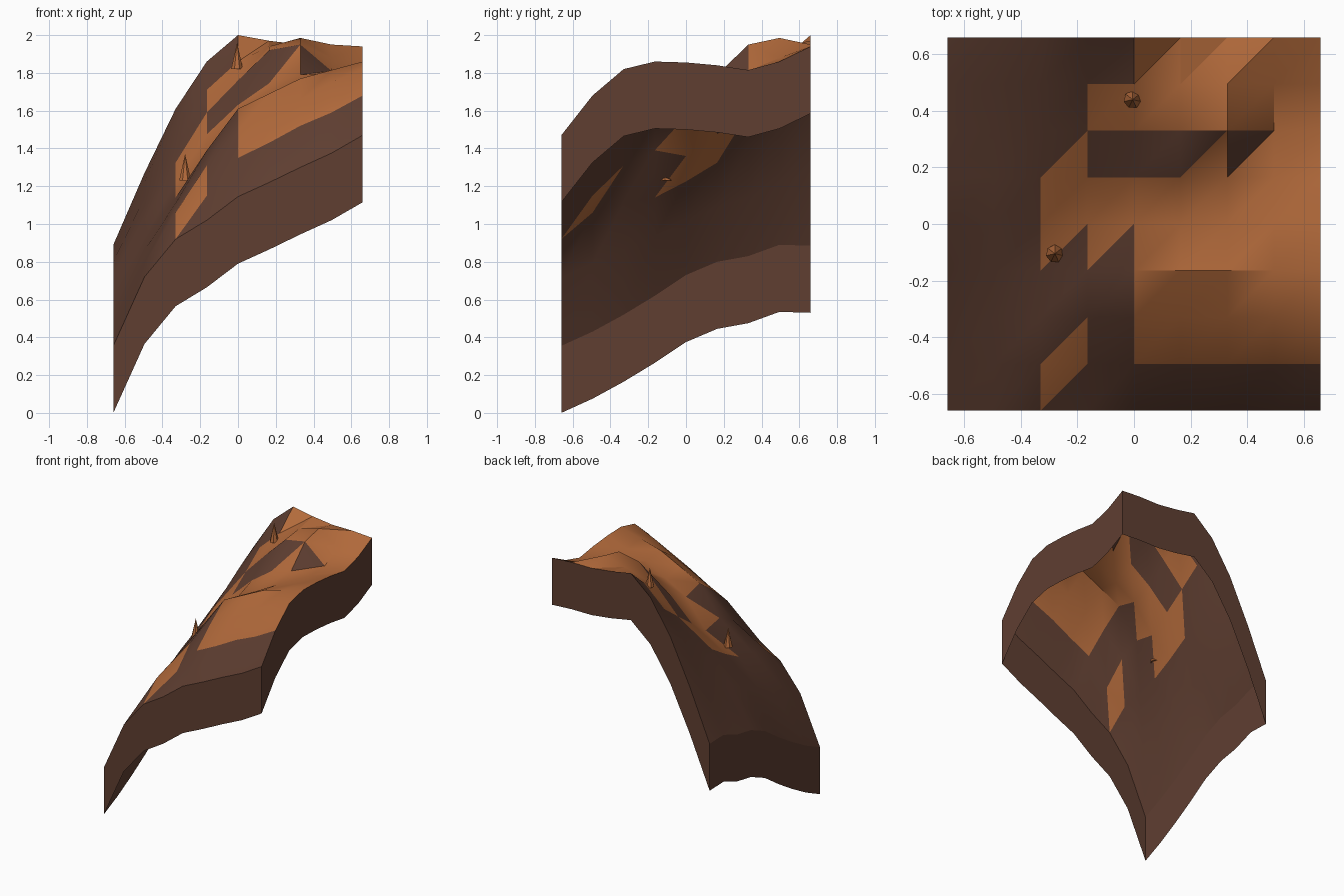
import bpy, math

old = bpy.data.objects.get("Cube")
if old:
    bpy.data.objects.remove(old, do_unlink=True)

HALF, CELLS, SKIRT = 0.66, 8, 0.355
STEP = 2 * HALF / CELLS


def material(name, rgb):
    m = bpy.data.materials.new(name)
    m.use_nodes = True
    col = (*rgb, 1.0)
    m.diffuse_color = col
    m.node_tree.nodes["Principled BSDF"].inputs["Base Color"].default_value = col
    return m


rock = material("dark rock", (0.115, 0.049, 0.031))
clay = material("orange clay", (0.45, 0.145, 0.044))

# Ground heights, front row first, left to right along x
HEIGHTS = [
    (.355, .72, .92, 1.02, 1.145, 1.22, 1.30, 1.375, 1.47),
    (.43, .79, 1.06, 1.15, 1.35, 1.43, 1.52, 1.59, 1.68),
    (.52, .86, 1.11, 1.31, 1.49, 1.58, 1.66, 1.75, 1.82),
    (.62, .93, 1.14, 1.39, 1.61, 1.69, 1.77, 1.815, 1.86),
    (.73, 1.02, 1.225, 1.36, 1.57, 1.66, 1.75, 1.80, 1.855),
    (.80, 1.09, 1.325, 1.475, 1.63, 1.745, 1.79, 1.80, 1.84),
    (.83, 1.14, 1.42, 1.59, 1.76, 1.92, 1.95, 1.81, 1.815),
    (.89, 1.22, 1.52, 1.71, 1.86, 1.94, 1.985, 1.88, 1.86),
    (.885, 1.27, 1.61, 1.86, 2.0, 1.97, 1.95, 1.95, 1.94),
]
# Clay cover per cell: # both triangles, u upper-left, l lower-right, . none
COVER = [
    "..u.....",
    "..l.####",
    "....####",
    "..uu####",
    "..######",
    "..l..ll#",
    "...#####",
    "....####",
]


def mesh_object(name, verts, faces, slots, angle):
    me = bpy.data.meshes.new(name)
    me.from_pydata(verts, [], faces)
    me.materials.append(rock)
    me.materials.append(clay)
    for p, s in zip(me.polygons, slots):
        p.material_index = s
    ob = bpy.data.objects.new(name, me)
    bpy.context.collection.objects.link(ob)
    bpy.ops.object.select_all(action='DESELECT')
    ob.select_set(True)
    bpy.context.view_layer.objects.active = ob
    bpy.ops.object.shade_smooth_by_angle(angle=math.radians(angle))
    return ob


# Hillside surface: every cell split along the same diagonal
n = CELLS + 1
verts = [(-HALF + i * STEP, -HALF + j * STEP, HEIGHTS[j][i])
         for j in range(n) for i in range(n)]
faces, slots = [], []
for j in range(CELLS):
    for i in range(CELLS):
        a = j * n + i
        b, c, d = a + 1, a + n + 1, a + n
        faces += [(a, b, c), (a, c, d)]
        slots += [int(COVER[j][i] in "#l"), int(COVER[j][i] in "#u")]
mesh_object("hillside", verts, faces, slots, 30)

# Skirt hanging from the rim, open underneath
rim = [(i, 0) for i in range(CELLS)] + [(CELLS, j) for j in range(CELLS)]
rim += [(CELLS - i, CELLS) for i in range(CELLS)]
rim += [(0, CELLS - j) for j in range(CELLS)]
top = [verts[j * n + i] for i, j in rim]
low = [(x, y, z - SKIRT) for x, y, z in top]
k = len(rim)
sides = [(q, k + q, k + (q + 1) % k, (q + 1) % k) for q in range(k)]
mesh_object("skirt", top + low, [f[::1] for f in sides], [0] * k, 30)

# Small pointed spires
for name, x, y, z in (("upper_spire", -.005, .44, 1.82),
                      ("lower_spire", -.28, -.105, 1.23)):
    bpy.ops.mesh.primitive_cone_add(vertices=7, radius1=.032, radius2=0,
                                    depth=.14, location=(x, y, z + .07))
    bpy.context.object.name = name
    bpy.context.object.data.materials.append(clay)
